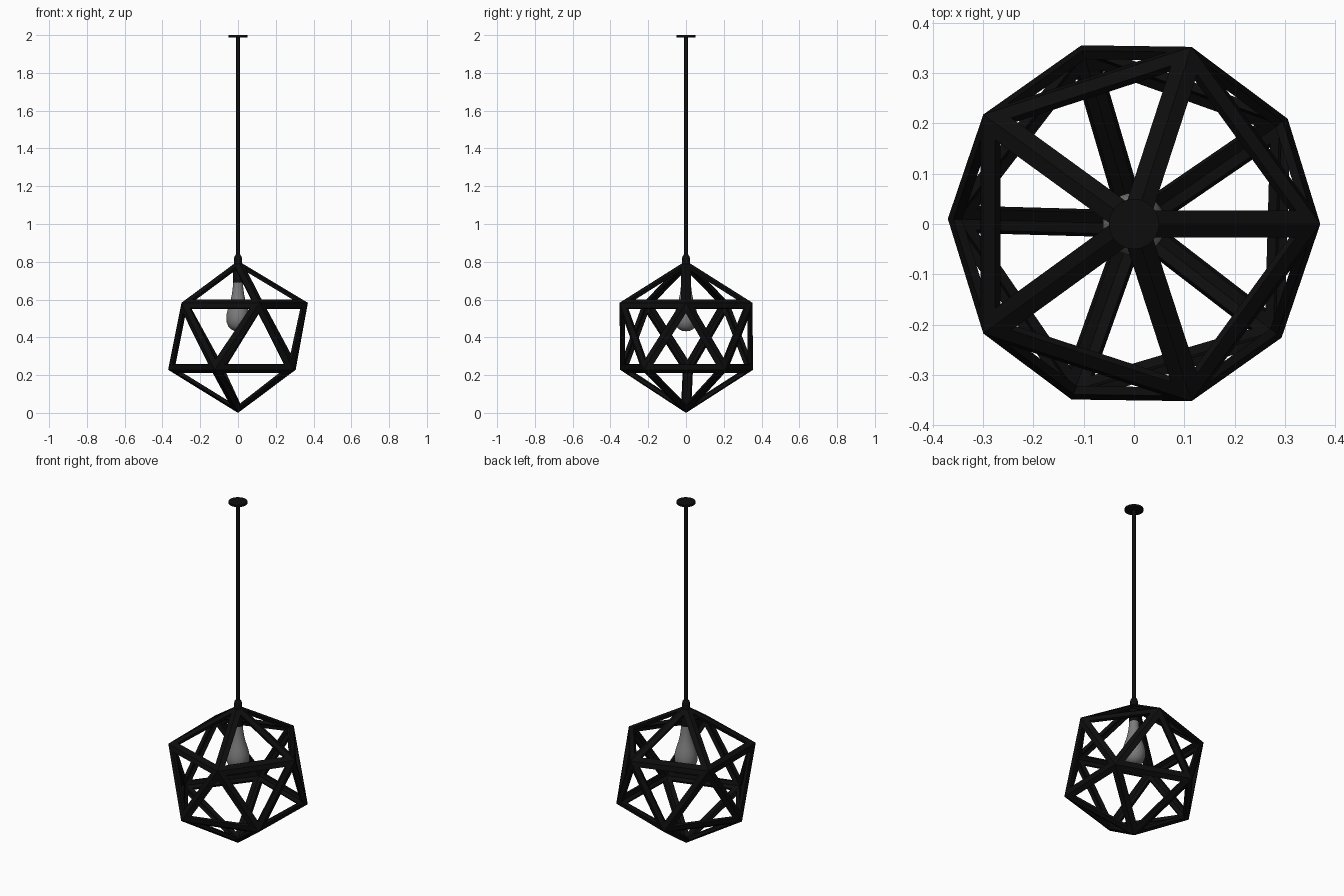
import bpy, bmesh, math

if "Cube" in bpy.data.objects:
    bpy.data.objects.remove(bpy.data.objects["Cube"])

def material(name, v):
    m = bpy.data.materials.new(name)
    m.diffuse_color = (v, v, v, 1)
    m.use_nodes = True
    m.node_tree.nodes["Principled BSDF"].inputs["Base Color"].default_value = m.diffuse_color
    return m

black = material("matte black", 0.004)
grey = material("bulb grey", 0.2)

def add_object(name, bm, mat):
    me = bpy.data.meshes.new(name)
    bm.to_mesh(me)
    bm.free()
    ob = bpy.data.objects.new(name, me)
    bpy.context.collection.objects.link(ob)
    me.materials.append(mat)
    return ob

def lathe(name, profile, mat, sides, angle=35):
    """Revolve (radius, z) points around the z axis and cap open ends."""
    bm = bmesh.new()
    rings = []
    for r, z in profile:
        if r == 0:
            rings.append([bm.verts.new((0, 0, z))] * sides)
        else:
            rings.append([bm.verts.new((r * math.cos(2 * math.pi * i / sides),
                                        r * math.sin(2 * math.pi * i / sides), z))
                          for i in range(sides)])
    for a, b in zip(rings, rings[1:]):
        for i in range(sides):
            j = (i + 1) % sides
            bm.faces.new(list(dict.fromkeys((a[i], a[j], b[j], b[i]))))
    for ring in (rings[0], rings[-1]):
        if ring[0] is not ring[1]:
            bm.faces.new(ring)
    bmesh.ops.recalc_face_normals(bm, faces=bm.faces)
    ob = add_object(name, bm, mat)
    bpy.ops.object.select_all(action='DESELECT')
    bpy.context.view_layer.objects.active = ob
    ob.select_set(True)
    bpy.ops.object.shade_smooth_by_angle(angle=math.radians(angle))
    return ob

# Cage: twenty-sided solid, faces inset and opened, then thickened inwards
bm = bmesh.new()
top = bm.verts.new((0, 0, 0.805))
bottom = bm.verts.new((0, 0, 0.0))
def ring(start, z):
    return [bm.verts.new((0.37 * math.cos(math.radians(start + 72 * i)),
                          0.37 * math.sin(math.radians(start + 72 * i)), z))
            for i in range(5)]
upper, lower = ring(0, 0.583), ring(34.4, 0.228)
for i in range(5):
    j = (i + 1) % 5
    for tri in ((top, upper[i], upper[j]), (upper[i], lower[i], upper[j]),
                (lower[i], lower[j], upper[j]), (bottom, lower[j], lower[i])):
        bm.faces.new(tri)
bmesh.ops.recalc_face_normals(bm, faces=bm.faces)
panes = list(bm.faces)
bmesh.ops.inset_individual(bm, faces=panes, thickness=0.029, use_even_offset=True)
bmesh.ops.delete(bm, geom=panes, context='FACES')
cage = add_object("cage_frame", bm, black)
mod = cage.modifiers.new("thickness", 'SOLIDIFY')
mod.thickness = 0.018
mod.offset = -1
mod.use_even_offset = True

# Hanging parts
lathe("ceiling_plate", [(0.05, 1.988), (0.05, 2.0)], black, 24)
lathe("hanging_rod", [(0.01, 0.82), (0.01, 1.99)], black, 16)
lathe("cage_collar", [(0.022, 0.78), (0.022, 0.815), (0.018, 0.83), (0.01, 0.84)], black, 20)
lathe("bulb_socket", [(0.026, 0.685), (0.026, 0.785)], black, 24)

# Pear-shaped bulb
lathe("bulb", [(0.026, 0.69), (0.028, 0.66), (0.033, 0.625), (0.041, 0.59), (0.051, 0.56),
               (0.059, 0.53), (0.062, 0.505), (0.06, 0.48), (0.051, 0.457),
               (0.037, 0.442), (0.019, 0.434), (0, 0.432)], grey, 32, 60)
